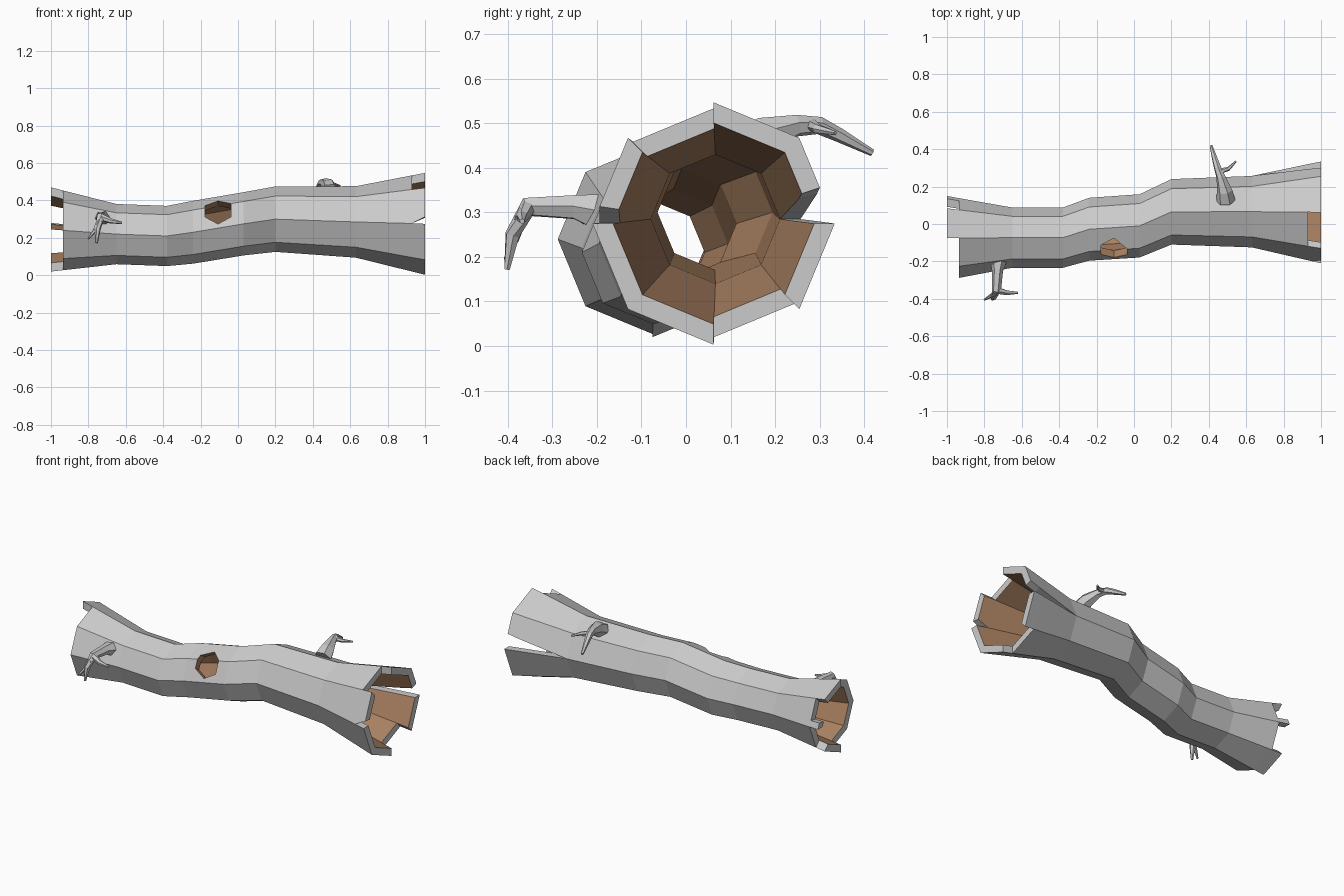
import bpy, bmesh, math
from mathutils import Vector, Matrix

if "Cube" in bpy.data.objects:
    bpy.data.objects.remove(bpy.data.objects["Cube"])

brown = bpy.data.materials.new("inner_wood")
brown.diffuse_color = (0.40, 0.22, 0.12, 1)
brown.use_nodes = True
brown.node_tree.nodes["Principled BSDF"].inputs["Base Color"].default_value = brown.diffuse_color


def add_object(name, bm, mats=()):
    bmesh.ops.recalc_face_normals(bm, faces=bm.faces)
    me = bpy.data.meshes.new(name)
    bm.to_mesh(me)
    bm.free()
    for m in mats:
        me.materials.append(m)
    ob = bpy.data.objects.new(name, me)
    bpy.context.collection.objects.link(ob)
    return ob


# Trunk stations: x, centre y, centre z, outer radius
ST = [(-1.0, -.075, .245, .225), (-.935, -.075, .24, .213), (-.65, -.073, .22, .161),
      (-.38, -.073, .21, .161), (-.24, -.028, .23, .168), (.03, -.01, .275, .169),
      (.2, .065, .30, .175), (.63, .066, .285, .191), (.93, .063, .277, .257),
      (1.0, .062, .275, .272)]
WALL = .046


def shell_point(i, u, inner):
    """Point on the octagon of station i; u counts sides, fractions lie on the chord."""
    x, cy, cz, r = ST[i]
    r -= WALL if inner else 0
    k = math.floor(u)
    a, b = (Vector((x, cy + r * math.cos(j * math.pi / 4), cz + r * math.sin(j * math.pi / 4)))
            for j in (k, k + 1))
    return a.lerp(b, u - k)


def build_cells(name, cells):
    """Wall blocks (i, start u0,u1, end u0,u1); faces shared by two blocks vanish."""
    bm = bmesh.new()
    cache, faces = {}, {}

    def vert(p):
        key = tuple(round(c, 4) for c in p)
        if key not in cache:
            cache[key] = bm.verts.new(p)
        return cache[key]

    for i, a0, a1, b0, b1 in cells:
        o = [vert(shell_point(s, u, False)) for s, u in ((i, a0), (i, a1), (i + 1, b1), (i + 1, b0))]
        n = [vert(shell_point(s, u, True)) for s, u in ((i, a0), (i, a1), (i + 1, b1), (i + 1, b0))]
        quads = [(o, 0), (n, 1)]
        quads += [([o[j], o[(j + 1) % 4], n[(j + 1) % 4], n[j]], 0) for j in range(4)]
        for q, mat in quads:
            key = frozenset(q)
            if key in faces:
                del faces[key]
            else:
                faces[key] = (q, mat)
    for q, mat in faces.values():
        bm.faces.new(q).material_index = mat
    return add_object(name, bm, (None, brown))


# Hollow trunk with broken ends: only some sides reach the last station
LEFT, RIGHT = (1, 6), (0, 1, 3, 4, 5, 7)
SPLIT = {8: .35, 9: .42}          # long split opening at the back right
cells = []
for i in range(9):
    for k in range(8):
        if (i == 0 and k not in LEFT) or (i == 8 and k not in RIGHT):
            continue
        a0 = k + (SPLIT.get(i, 0) if k == 0 else 0)
        b0 = k + (SPLIT.get(i + 1, 0) if k == 0 else 0)
        b1 = k + (.8 if i == 8 and k == 3 else 1)
        cells.append((i, a0, k + 1, b0, b1))
trunk = build_cells("hollow_trunk", cells)

# Small splinter at the left end
build_cells("end_splinter", [(0, 0.0, .22, 0.0, .22)])

# Knothole cut through the front wall
bm = bmesh.new()
bmesh.ops.create_cone(bm, cap_ends=True, segments=6, radius1=.079, radius2=.079, depth=.18,
                      matrix=Matrix.Translation((-.107, -.152, .35)) @ Matrix.Rotation(math.radians(60), 4, 'X'))
for f in bm.faces:
    f.material_index = 1
cutter = add_object("knothole_cutter", bm, (None, brown))
cutter.hide_render = True
cutter.hide_viewport = True
mod = trunk.modifiers.new("knothole", 'BOOLEAN')
mod.operation = 'DIFFERENCE'
mod.solver = 'EXACT'
mod.object = cutter


def limb(name, paths, sides=6):
    """Tapered faceted tubes along lists of (x, y, z, radius)."""
    bm = bmesh.new()
    for path in paths:
        pts = [Vector(p[:3]) for p in path]
        rings = []
        for i, p in enumerate(pts):
            d = pts[min(i + 1, len(pts) - 1)] - pts[max(i - 1, 0)]
            q = Vector((0, 0, 1)).rotation_difference(d.normalized())
            rings.append([bm.verts.new(p + q @ Vector((math.cos(t), math.sin(t), 0)) * path[i][3])
                          for t in (2 * math.pi * j / sides for j in range(sides))])
        for a, b in zip(rings, rings[1:]):
            for j in range(sides):
                n = (j + 1) % sides
                bm.faces.new((a[j], a[n], b[n], b[j]))
        bm.faces.new(rings[0])
        bm.faces.new(rings[-1])
    return add_object(name, bm)


# Front left branch with two twigs
limb("front_branch", [
    [(-.725, -.195, .30, .046), (-.73, -.25, .312, .03), (-.735, -.355, .312, .024),
     (-.75, -.39, .25, .017), (-.757, -.402, .172, .007)],
    [(-.74, -.37, .29, .016), (-.765, -.385, .24, .011), (-.80, -.405, .195, .005)],
    [(-.73, -.355, .31, .019), (-.68, -.368, .29, .014), (-.62, -.368, .28, .006)]])

# Back right branch with one twig
limb("back_branch", [
    [(.49, .125, .445, .052), (.485, .175, .475, .042), (.465, .25, .495, .025),
     (.447, .30, .495, .02), (.433, .345, .473, .016), (.412, .418, .434, .008)],
    [(.452, .28, .498, .016), (.505, .295, .488, .011), (.545, .335, .478, .005)]])
